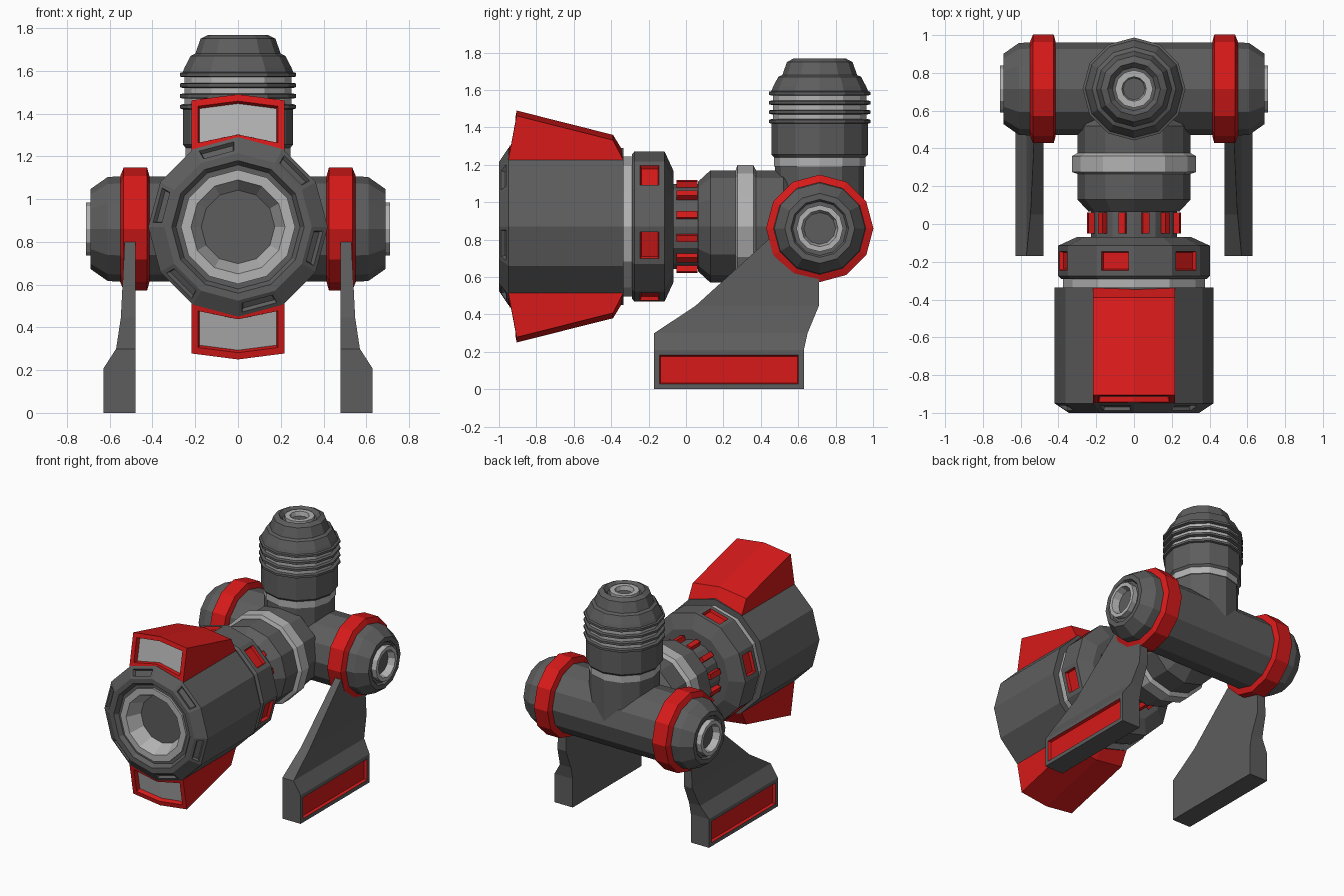
import bpy, bmesh
from math import sin, cos, pi
from mathutils import Matrix, Vector

if "Cube" in bpy.data.objects:
    bpy.data.objects.remove(bpy.data.objects["Cube"])

N = 12
MATS = []
for label, col in (("dark_grey", (.11, .11, .11, 1)), ("light_grey", (.45, .45, .45, 1)), ("red", (.68, .01, .01, 1))):
    m = bpy.data.materials.new(label)
    m.diffuse_color = col
    m.use_nodes = True
    m.node_tree.nodes["Principled BSDF"].inputs["Base Color"].default_value = m.diffuse_color
    MATS.append(m)
D, L, R = 0, 1, 2


def finish(name, bm):
    me = bpy.data.meshes.new(name)
    bm.to_mesh(me)
    bm.free()
    for m in MATS:
        me.materials.append(m)
    ob = bpy.data.objects.new(name, me)
    bpy.context.collection.objects.link(ob)
    return ob


def loft(rings, mats=D):
    """Skin equal-sized rings of points, cap both ends; mats = one index or one per segment."""
    bm = bmesh.new()
    vs = [[bm.verts.new(p) for p in ring] for ring in rings]
    n = len(vs[0])
    if isinstance(mats, int):
        mats = [mats] * (len(rings) - 1)
    faces = []
    for i, mi in enumerate(mats):
        for k in range(n):
            j = (k + 1) % n
            f = bm.faces.new((vs[i][k], vs[i][j], vs[i + 1][j], vs[i + 1][k]))
            f.material_index = mi
            faces.append(f)
    bm.faces.new(vs[0]).material_index = mats[0]
    bm.faces.new(vs[-1]).material_index = D if len(set(mats)) > 1 else mats[-1]
    bmesh.ops.recalc_face_normals(bm, faces=bm.faces[:])
    return bm, faces


def lathe(axis, centre, profile, mats=D):
    """Twelve-sided turned part; profile = (position along axis, radius)."""
    a, b = centre
    rings = []
    for p, r in profile:
        ring = []
        for k in range(N):
            u, v = a + r * cos(2 * pi * k / N), b + r * sin(2 * pi * k / N)
            ring.append({'x': (p, u, v), 'y': (u, p, v), 'z': (u, v, p)}[axis])
        rings.append(ring)
    return loft(rings, mats)


def recess(bm, faces, border, depth, wall, floor):
    """Inset faces by a border, then sink them as a pocket."""
    bm.normal_update()
    bmesh.ops.inset_region(bm, faces=faces, thickness=border, use_boundary=True, use_even_offset=True)
    ring = bmesh.ops.inset_region(bm, faces=faces, thickness=.006, use_boundary=True, use_even_offset=True)
    for f in ring["faces"]:
        f.material_index = wall
    bm.normal_update()
    move = {}
    for f in faces:
        f.material_index = floor
        for v in f.verts:
            move.setdefault(v, []).append(f.normal.copy())
    for v, ns in move.items():
        v.co -= sum(ns, Vector()).normalized() * depth


AX = (0, .87)     # main axis (x, z)
CR = (.715, .86)  # cross tube axis (y, z)
CO = (0, .715)    # column axis (x, y)

# Front barrel with bore and pockets on every other chamfer face
bm, f = lathe('y', AX, [(-.335, .42), (-.95, .42), (-1, .345), (-1, .31), (-.97, .29), (-.97, .267),
                        (-.985, .267), (-.985, .22), (-.88, .172)], [D, D, D, D, D, L, L, L])
recess(bm, f[N + 1:2 * N:2], .02, .02, D, D)
finish("barrel", bm)

# Collar behind the barrel, with red windows
finish("barrel_spacer_ring", lathe('y', AX, [(-.36, .375), (-.27, .375)], L)[0])
bm, f = lathe('y', AX, [(-.29, .385), (-.275, .402), (-.115, .402), (-.068, .30), (-.068, .2)])
recess(bm, f[N + 1:2 * N:2], .03, .02, R, R)
finish("collar", bm)

# Knurled neck
finish("neck_core", lathe('y', AX, [(-.09, .228), (.08, .228)])[0])
bm = bmesh.new()
for k in range(N):
    a = (k + .5) * 2 * pi / N
    mat = (Matrix.Translation((.228 * cos(a), .005, .87 + .228 * sin(a)))
           @ Matrix.Rotation(-a, 4, 'Y') @ Matrix.Diagonal((.05, .112, .036, 1)))
    bmesh.ops.create_cube(bm, size=1, matrix=mat)
for f in bm.faces:
    f.material_index = R
finish("neck_grips", bm)

# Rear body and its light band
finish("rear_body", lathe('y', AX, [(.065, .24), (.13, .30), (.52, .30), (.60, .22)])[0])
finish("rear_body_band", lathe('y', AX, [(.265, .30), (.275, .328), (.36, .328), (.375, .30)], L)[0])

# Cross tube
finish("cross_tube", lathe('x', CR, [(-.45, .245), (.45, .245)])[0])

# Vertical column with ribs and cap
finish("column_base", lathe('z', CO, [(.86, .238), (1.2, .238)])[0])
finish("column_base_ring", lathe('z', CO, [(1.19, .245), (1.245, .245)], L)[0])
finish("column", lathe('z', CO, [(1.24, .245), (1.255, .258), (1.42, .258)])[0])
finish("column_sleeve", lathe('z', CO, [(1.40, .25), (1.59, .25)], L)[0])
for i in range(4):
    z = 1.42 + i * .05
    finish("column_rib_%d" % (i + 1), lathe('z', CO, [(z, .258), (z + .004, .272), (z + .02, .272), (z + .024, .258)])[0])
finish("column_cap", lathe('z', CO, [(1.585, .262), (1.615, .25), (1.67, .222), (1.68, .2), (1.75, .175), (1.768, .14),
                                     (1.74, .115), (1.74, .1), (1.762, .1), (1.762, .065), (1.73, .058)],
                           [D] * 7 + [L, L, L])[0])

# Fins: ridged in the middle, with a light panel sunk in the front
for s, side in ((1, "top"), (-1, "bottom")):
    rings = []
    for x, lo, drop in ((-.218, .355, .028), (0, .40, 0), (.218, .355, .028)):
        pts = ((-.95, lo), (-.905, .62 - drop), (-.39, .49 - drop), (-.335, lo))
        rings.append([(x, y, .87 + s * h) for y, h in pts])
    bm, f = loft(rings, R)
    recess(bm, [f[0], f[4]], .032, .03, R, L)
    finish(side + "_fin", bm)

for s, side in ((1, "right"), (-1, "left")):
    # Red band and end cap of the cross tube
    band = [(.415, .25), (.425, .287), (.535, .287), (.55, .25)]
    finish(side + "_band", lathe('x', CR, [(s * p, r) for p, r in band], R)[0])
    cap = [(.53, .248), (.61, .243), (.69, .187), (.69, .155), (.672, .145), (.672, .125),
           (.71, .125), (.71, .098), (.66, .085)]
    finish(side + "_end_cap", lathe('x', CR, [(s * p, r) for p, r in cap], [D] * 5 + [L] * 3)[0])
    # Leg: sections from the foot up, with a red panel on the outside
    rings = []
    for z, y0, y1, xo in ((0, -.17, .63, .628), (.21, -.17, .63, .628), (.30, -.17, .65, .57),
                          (.445, .05, .71, .548), (.80, .44, .71, .53)):
        rings.append([(s * .48, y0, z), (s * xo, y0, z), (s * xo, y1, z), (s * .48, y1, z)])
    bm, f = loft(rings)
    recess(bm, [f[1]], .028, .02, R, R)
    finish(side + "_leg", bm)
